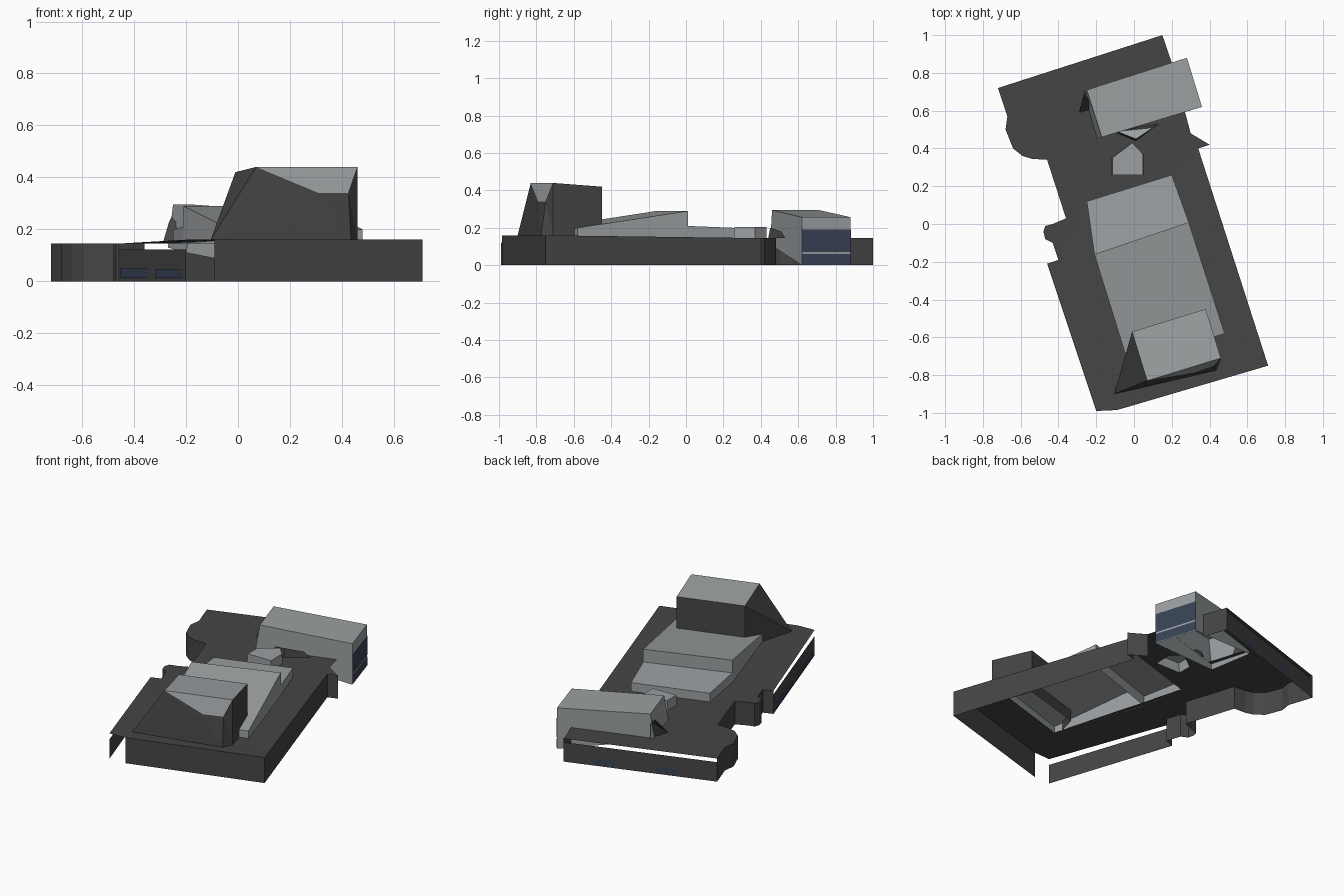
import bpy, bmesh
from mathutils import Vector

cube = bpy.data.objects.get("Cube")
if cube:
    bpy.data.objects.remove(cube, do_unlink=True)


def material(name, color):
    m = bpy.data.materials.new(name)
    m.use_nodes = True
    m.diffuse_color = (*color, 1)
    m.node_tree.nodes["Principled BSDF"].inputs["Base Color"].default_value = (*color, 1)
    return m


DARK = material("dark grey", (0.06, 0.06, 0.06))
LIGHT = material("light grey", (0.33, 0.35, 0.36))
BLUE = material("dark blue", (0.04, 0.055, 0.095))


def add_object(name, bm, mats):
    mesh = bpy.data.meshes.new(name)
    bm.to_mesh(mesh)
    bm.free()
    for m in mats:
        mesh.materials.append(m)
    ob = bpy.data.objects.new(name, mesh)
    bpy.context.collection.objects.link(ob)
    return ob


def ground(p):
    """Ground height, rising gently toward the front."""
    t = min(max((-p[1] - 0.4) / 0.35, 0), 1)
    return 0.145 + 0.015 * t


def block(name, base, roof, mats=(LIGHT,), light_normal=None):
    """Open-bottomed building: walls between two loops plus a roof."""
    bm = bmesh.new()
    low = [bm.verts.new(p if len(p) == 3 else (*p, ground(p))) for p in base]
    top = [bm.verts.new(p) for p in roof]
    n = len(base)
    for i in range(n):
        j = (i + 1) % n
        bm.faces.new((low[i], low[j], top[j], top[i]))
    bm.faces.new(top)
    bm.normal_update()
    if light_normal:
        for f in bm.faces:
            f.material_index = 1 if f.normal.z > light_normal else 0
    return add_object(name, bm, mats)


def panel(name, p, q, z0, z1, mat, t0=0.0, t1=1.0, offset=0.0):
    """Upright sheet along part of the line p-q."""
    p, q = Vector((*p, 0)), Vector((*q, 0))
    out = (q - p).normalized().cross(Vector((0, 0, 1))) * offset
    a, b = p.lerp(q, t0) + out, p.lerp(q, t1) + out
    bm = bmesh.new()
    up0, up1 = Vector((0, 0, z0)), Vector((0, 0, z1))
    bm.faces.new([bm.verts.new(v) for v in (a + up0, b + up0, b + up1, a + up1)])
    return add_object(name, bm, [mat])


# Ground outline, counter-clockwise, notched around the rear box
front_left, front_step = (-0.2, -0.99), (-0.09, -0.985)
side_left, back_left = (-0.46, -0.21), (-0.72, 0.72)
back_right = (0.15, 1.0)
box_plan = [(0.36, 0.62), (0.28, 0.88), (-0.25, 0.71), (-0.17, 0.46)]
outline = [
    front_left, front_step, (0.71, -0.75), (0.34, 0.40), (0.40, 0.42), (0.30, 0.48),
    (0.27, 0.593), box_plan[3], box_plan[2], (0.2, 0.854), back_right, back_left,
    (-0.67, 0.57), (-0.68, 0.5), (-0.64, 0.4), (-0.59, 0.36), (-0.54, 0.345),
    (-0.46, 0.34), (-0.36, 0.03), (-0.43, 0.0), (-0.47, -0.01), (-0.48, -0.04),
    (-0.47, -0.08), (-0.43, -0.10), (-0.40, -0.19), side_left,
]

# Footprints of the buildings standing on the ground
hall = [(-0.21, -0.16), (-0.03, -0.74), (0.48, -0.58), (0.29, 0.01)]
annex = [(-0.21, -0.16), (0.29, 0.01), (0.2, 0.26), (-0.25, 0.12)]
pavilion = [(-0.12, 0.26), (0.05, 0.26), (0.05, 0.37), (-0.01, 0.43), (-0.12, 0.35)]
hole = [hall[1], hall[2], annex[2], annex[3]]

# Ground sheet with openings below the buildings
bm = bmesh.new()
for loop in (outline, hole, pavilion):
    vs = [bm.verts.new((*p, ground(p))) for p in loop]
    for i, v in enumerate(vs):
        bm.edges.new((v, vs[(i + 1) % len(vs)]))
bmesh.ops.triangle_fill(bm, use_beauty=True, use_dissolve=False, edges=bm.edges[:])
bm.normal_update()
for f in bm.faces:
    if f.normal.z < 0:
        f.normal_flip()
add_object("ground", bm, [DARK])

# Skirt walls: left and rear ones stop short of the ground sheet
bm = bmesh.new()
n = len(outline)
for i in range(n):
    p, q = outline[i], outline[(i + 1) % n]
    if p == front_left or 5 <= i <= 8:
        continue
    short = p in (side_left, back_right)
    tops = [0.122 if short else ground(v) for v in (p, q)]
    corners = [(*p, 0), (*q, 0), (*q, tops[1]), (*p, tops[0])]
    bm.faces.new([bm.verts.new(c) for c in corners])
add_object("skirt_walls", bm, [DARK])

# Blue patches low on the left and rear walls
for i, (t0, t1, z1) in enumerate([(0.03, 0.45, 0.05), (0.55, 0.95, 0.045)]):
    panel(f"left_wall_patch_{i}", side_left, front_left, 0.012, z1, BLUE, t0, t1, 0.003)
for i, (t0, t1) in enumerate([(0.2, 0.34), (0.6, 0.74)]):
    panel(f"rear_wall_patch_{i}", back_right, back_left, 0.012, 0.045, BLUE, t0, t1, 0.003)

# Sloping hall and its lower annex
block("hall", hall, [(*p, z) for p, z in zip(hall, (0.29, 0.2, 0.2, 0.29))])
block("annex", annex, [(*p, z) for p, z in zip(annex, (0.21, 0.21, 0.2, 0.2))])

# Front tower: dark walls, light roof and a chamfered front corner
bm = bmesh.new()
points = {
    "back_l": (-0.01, -0.57, 0.42), "back_r": (0.38, -0.45, 0.42),
    "front_r": (0.46, -0.71, 0.44), "front_l": (0.07, -0.83, 0.44),
    "cut_l": (0.31, -0.79, 0.34), "cut_r": (0.425, -0.75, 0.34),
    "base_bl": (-0.01, -0.57, 0.155), "base_br": (0.38, -0.45, 0.147),
    "base_r": (0.46, -0.71, 0.158), "base_fr": (0.435, -0.775, 0.16),
    "base_fl": (-0.105, -0.9, 0.16),
}
verts = {k: bm.verts.new(p) for k, p in points.items()}
for names, index in [
    ("back_l front_l front_r back_r", 1), ("front_l cut_l cut_r front_r", 1),
    ("back_r base_br base_bl back_l", 0), ("back_l base_bl base_fl", 0),
    ("back_l base_fl front_l", 0), ("front_l base_fl cut_l", 0),
    ("cut_l base_fl base_fr", 0), ("cut_l base_fr cut_r", 0),
    ("cut_r base_fr base_r", 0), ("cut_r base_r front_r", 0),
    ("front_r base_r base_br back_r", 0),
]:
    bm.faces.new([verts[k] for k in names.split()]).material_index = index
add_object("front_tower", bm, [DARK, LIGHT])

# Small pavilion and the folded shelter behind it
block("pavilion", pavilion, [(x * 0.95, y, 0.205) for x, y in pavilion])
block("shelter", [(-0.11, 0.49), (0.01, 0.44), (0.13, 0.53)],
      [(-0.09, 0.49, 0.17), (0.01, 0.45, 0.2), (0.1, 0.51, 0.18)], (DARK, LIGHT), 0.5)

# Rear box, overhanging the ground edge on one end
box_base = [(0.36, 0.62, 0), (0.28, 0.88, 0), (-0.27, 0.7, 0.13), (-0.2, 0.45, 0.11)]
block("rear_box", box_base, [(*p, z) for p, z in zip(box_plan, (0.257, 0.257, 0.295, 0.295))])
panel("box_end_lower_band", box_plan[0], box_plan[1], 0.004, 0.06, BLUE, offset=0.003)
panel("box_end_upper_band", box_plan[0], box_plan[1], 0.07, 0.19, BLUE, offset=0.003)

# Dark buttress at the inner end of the box
block("box_buttress", [(-0.29, 0.59), (-0.22, 0.61), (-0.25, 0.71)],
      [(-0.265, 0.69, 0.23), (-0.23, 0.65, 0.24), (-0.25, 0.71, 0.26)], (DARK,))
